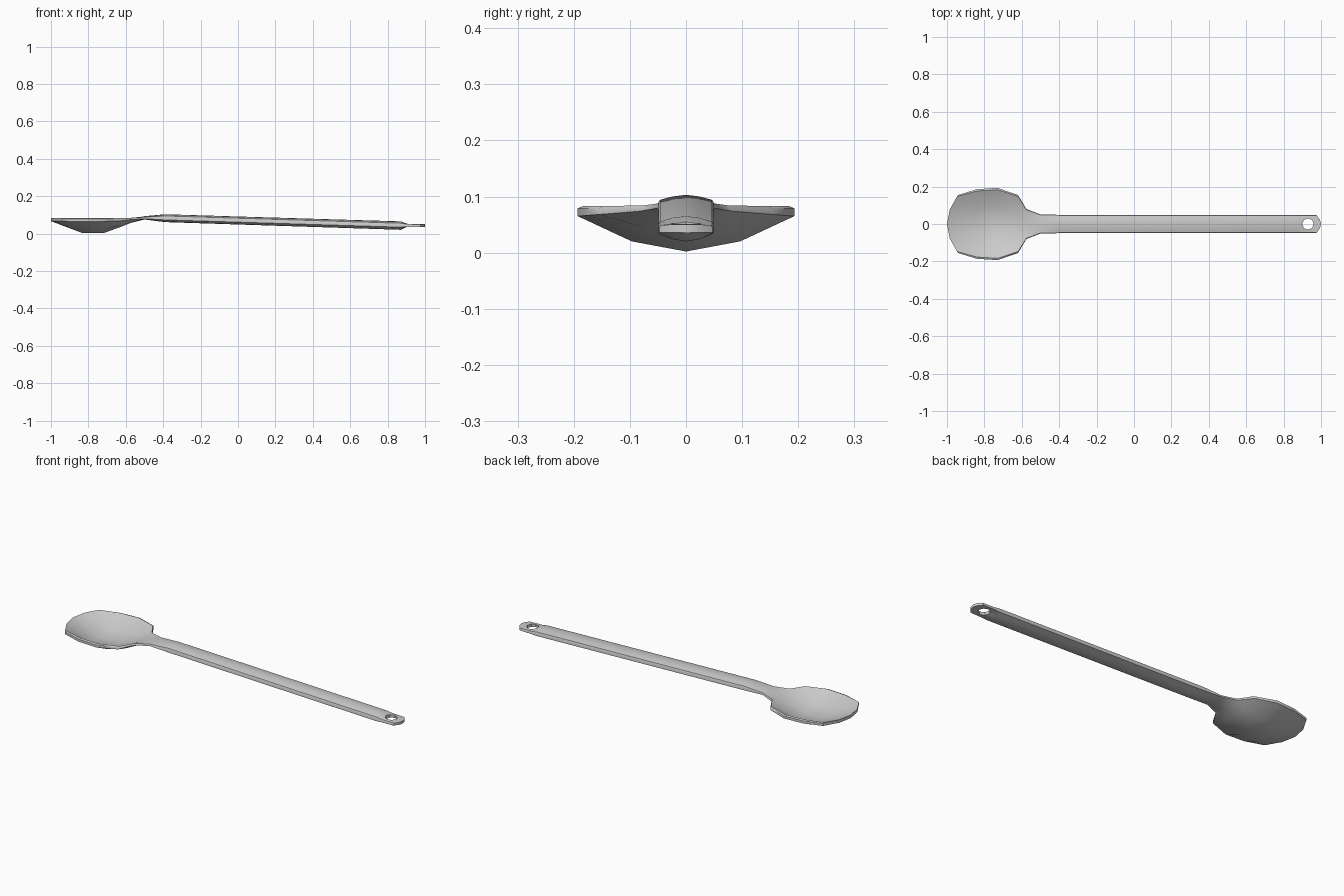
import bpy, bmesh

if "Cube" in bpy.data.objects:
    bpy.data.objects.remove(bpy.data.objects["Cube"])

# Stations along the spoon:
# (centre x, edge x, half width, rim z, edge low z, top mid z, top centre z, bottom mid z, bottom centre z)
stations = [
    (-1.00, -0.94, 0.155, 0.083, 0.066, 0.083, 0.083, 0.066, 0.066),  # bowl tip
    (-0.83, -0.84, 0.186, 0.083, 0.065, 0.035, 0.019, 0.020, 0.002),  # bowl floor
    (-0.72, -0.73, 0.193, 0.083, 0.065, 0.035, 0.019, 0.020, 0.002),
    (-0.62, -0.62, 0.155, 0.083, 0.068, 0.060, 0.054, 0.046, 0.038),  # shoulder
    (-0.575, -0.575, 0.080, 0.084, 0.074, 0.077, 0.075, 0.060, 0.056),
    (-0.50, -0.50, 0.051, 0.088, 0.079, 0.091, 0.093, 0.077, 0.075),  # neck
    (-0.39, -0.39, 0.049, 0.094, 0.073, 0.100, 0.103, 0.064, 0.061),  # handle
    (0.87, 0.87, 0.049, 0.055, 0.034, 0.062, 0.065, 0.024, 0.020),
    (0.905, 0.905, 0.049, 0.050, 0.036, 0.052, 0.053, 0.036, 0.036),  # flat hanging end
    (1.00, 0.975, 0.047, 0.049, 0.036, 0.050, 0.050, 0.036, 0.036),
]


def ring(xc, xe, w, rim, low, tq, tc, bq, bc):
    half = [(1, low), (1, rim - 0.004), (0.95, rim), (0.5, tq)]
    profile = [(0.5, bq)] + half + [(0, tc)]
    profile += [(-f, z) for f, z in reversed(half)] + [(-0.5, bq), (0, bc)]
    return [(xc + (xe - xc) * f * f, w * f, z) for f, z in profile]


# Spoon body: loft the rings and close both ends
bm = bmesh.new()
rings = [[bm.verts.new(p) for p in ring(*s)] for s in stations]
n = len(rings[0])
for a, b in zip(rings, rings[1:]):
    for i in range(n):
        j = (i + 1) % n
        bm.faces.new((a[i], a[j], b[j], b[i]))
for r in (rings[0], rings[-1]):
    # ring order: bottom mid, low, side, rim, top mid, top centre, then mirrored, bottom centre last
    for q in ((11, 0, 4, 5), (11, 5, 6, 10)):
        bm.faces.new([r[k] for k in q])
    bm.faces.new([r[k] for k in (0, 1, 2, 3, 4)])
    bm.faces.new([r[k] for k in (6, 7, 8, 9, 10)])
bmesh.ops.recalc_face_normals(bm, faces=bm.faces[:])
mesh = bpy.data.meshes.new("spoon")
bm.to_mesh(mesh)
bm.free()
spoon = bpy.data.objects.new("spoon", mesh)
bpy.context.collection.objects.link(spoon)

# Hanging hole
bpy.ops.mesh.primitive_cylinder_add(vertices=8, radius=0.031, depth=0.3, location=(0.93, 0, 0.045))
cutter = bpy.context.object
cutter.name = "hole_cutter"
cutter.hide_render = True
mod = spoon.modifiers.new("hole", 'BOOLEAN')
mod.operation = 'DIFFERENCE'
mod.solver = 'EXACT'
mod.object = cutter
bpy.ops.object.select_all(action='DESELECT')
spoon.select_set(True)
bpy.context.view_layer.objects.active = spoon
bpy.ops.object.modifier_apply(modifier=mod.name)
bpy.data.objects.remove(cutter, do_unlink=True)
bpy.ops.object.shade_smooth_by_angle(angle=0.7)
